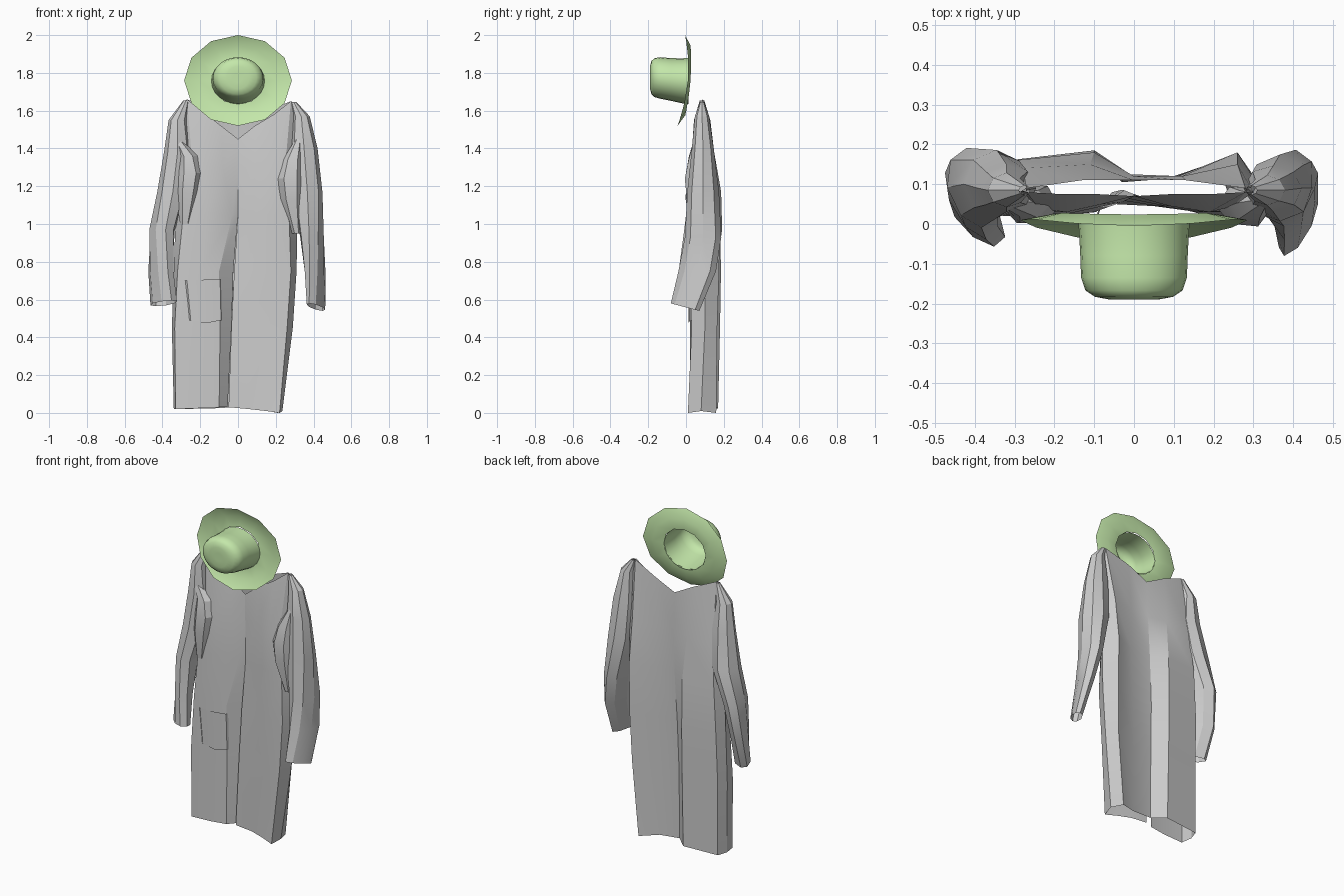
import bpy, math, random
from math import sin, cos, pi

random.seed(4)


def grid_object(name, rows, closed=False, cap=False, mat=None, angle=20):
    """Skin a list of equally long point rows into one mesh object."""
    n = len(rows[0])
    verts = [p for row in rows for p in row]
    faces = []
    for r in range(len(rows) - 1):
        for i in range(n if closed else n - 1):
            j = (i + 1) % n
            faces.append((r * n + i, r * n + j, (r + 1) * n + j, (r + 1) * n + i))
    if cap:
        faces.append(tuple(range((len(rows) - 1) * n, len(rows) * n)))
    me = bpy.data.meshes.new(name)
    me.from_pydata(verts, [], faces)
    me.update()
    ob = bpy.data.objects.new(name, me)
    bpy.context.collection.objects.link(ob)
    if mat:
        me.materials.append(mat)
    bpy.ops.object.select_all(action='DESELECT')
    ob.select_set(True)
    bpy.context.view_layer.objects.active = ob
    bpy.ops.object.shade_smooth_by_angle(angle=math.radians(angle))
    return ob


HEIGHTS = (0.02, 0.45, 0.75, 1.05, 1.3)


def coat_panel(name, sections, top, hem):
    """Panel from horizontal (x, y) sections, a hem height per column and a 3D top edge."""
    rows = [[(x, y, h if k == 0 else z) for (x, y), h in zip(sec, hem)]
            for k, (z, sec) in enumerate(zip(HEIGHTS, sections))]
    return grid_object(name, rows + [top])


# Front panel on the -x side, folding inwards at the opening
coat_panel("front_panel_left", [
    [(-.34, .09), (-.33, .02), (-.2, .02), (-.1, .03), (-.055, .08)],
    [(-.35, .10), (-.335, .025), (-.22, .02), (-.095, .03), (-.035, .085)],
    [(-.34, .10), (-.32, .03), (-.2, .02), (-.1, .03), (-.025, .085)],
    [(-.33, .10), (-.29, .03), (-.17, .025), (-.03, .055), (0, .075)],
    [(-.32, .10), (-.24, .04), (-.17, .03), (-.08, .05), (0, .07)]],
    [(-.285, .08, 1.65), (-.27, .08, 1.66), (-.18, .075, 1.59), (-.09, .075, 1.52), (0, .07, 1.45)],
    (.02, .02, .025, .03, .03))

# Front panel on the +x side
coat_panel("front_panel_right", [
    [(-.05, .05), (.06, .05), (.15, .03), (.22, .01), (.235, .08)],
    [(-.035, .06), (.05, .045), (.16, .03), (.26, .03), (.29, .10)],
    [(-.02, .065), (.06, .045), (.18, .03), (.28, .03), (.31, .10)],
    [(0, .075), (.08, .045), (.18, .03), (.27, .035), (.315, .10)],
    [(0, .07), (.09, .045), (.19, .03), (.25, .045), (.31, .10)]],
    [(0, .07, 1.45), (.09, .075, 1.52), (.19, .075, 1.58), (.28, .08, 1.65), (.3, .08, 1.64)],
    (.03, .02, .01, 0, .01))

# Back panel with a centre pleat
coat_panel("back_panel", [
    [(-.34, .09), (-.32, .15), (-.1, .17), (-.03, .105), (.1, .115), (.21, .16), (.235, .08)],
    [(-.35, .10), (-.32, .15), (-.1, .18), (-.03, .11), (.1, .12), (.25, .165), (.29, .10)],
    [(-.34, .10), (-.315, .16), (-.1, .185), (-.025, .12), (.11, .12), (.26, .175), (.31, .10)],
    [(-.33, .10), (-.30, .16), (-.1, .18), (-.01, .125), (.12, .12), (.26, .18), (.315, .10)],
    [(-.32, .10), (-.28, .14), (-.11, .15), (0, .12), (.12, .12), (.26, .15), (.31, .10)]],
    [(-.285, .08, 1.65), (-.27, .09, 1.66), (-.13, .11, 1.6), (0, .11, 1.53),
     (.13, .11, 1.59), (.28, .09, 1.65), (.3, .08, 1.64)],
    (.02, .02, .025, .03, .02, 0, .01))

# Patch pocket, lying just on the left panel
grid_object("pocket", [
    [(-.26, .024, .49), (-.25, .016, .49), (-.17, .013, .475), (-.09, .022, .49), (-.085, .035, .49)],
    [(-.28, .026, .70), (-.27, .018, .70), (-.18, .012, .705), (-.095, .02, .71), (-.09, .033, .71)]])


def tube(name, rings, sides, jitter=0.0, tilt=0.0, cap=False, skew=0.0):
    """Loft elliptical rings (x, y, z, radius x, radius y); skew shears the lower rings."""
    rows = []
    for k, (cx, cy, cz, rx, ry) in enumerate(rings):
        t = k / (len(rings) - 1)
        shear = skew * max(0, t - .5) * 2
        drop = tilt if t == 1 else 0
        row = []
        for i in range(sides):
            a = 2 * pi * i / sides
            s = 1 + random.uniform(-jitter, 0)
            row.append((cx + rx * cos(a) * s + shear * ry * sin(a),
                        cy + ry * sin(a) * s, cz - drop * sin(a)))
        rows.append(row)
    return grid_object(name, rows, closed=True, cap=cap)


# Sleeves, open and slanted at the cuffs
tube("sleeve_left", [
    (-.275, .085, 1.655, .015, .012), (-.32, .085, 1.55, .05, .045),
    (-.32, .09, 1.38, .075, .06), (-.345, .10, 1.17, .085, .088),
    (-.402, .092, .97, .068, .102), (-.408, .06, .75, .06, .1),
    (-.393, .018, .58, .06, .075)], 8, 0.06, .015, skew=-.55)
tube("sleeve_right", [
    (.295, .085, 1.645, .015, .012), (.335, .085, 1.57, .045, .04),
    (.35, .09, 1.4, .075, .06), (.367, .09, 1.17, .085, .085),
    (.392, .09, .93, .065, .1), (.408, .06, .75, .05, .1),
    (.413, -.005, .56, .035, .08)], 8, 0.06, .02, skew=.45)

# Crumpled cloth at the armholes
tube("armpit_fold_left", [
    (-.32, .06, 1.45, .02, .02), (-.265, .05, 1.36, .055, .045), (-.255, .045, 1.27, .078, .06),
    (-.265, .045, 1.17, .07, .06), (-.28, .05, 1.0, .03, .03)], 6, 0.2, cap=True)
tube("armpit_fold_right", [
    (.32, .06, 1.45, .02, .02), (.29, .05, 1.34, .055, .045), (.275, .045, 1.24, .075, .06),
    (.285, .045, 1.13, .065, .058), (.31, .05, .95, .025, .03)], 6, 0.2, cap=True)

# Hat, tipped so the crown faces forward
green = bpy.data.materials.new("hat_green")
green.diffuse_color = (.55, .8, .4, 1)


def hat_ring(rx, rz, cz, sides, y):
    """Ring around the hat axis; y depends on the vertical position s."""
    return [(rx * cos(2 * pi * i / sides), y(sin(2 * pi * i / sides)),
             cz + rz * sin(2 * pi * i / sides)) for i in range(sides)]


grid_object("hat_brim", [
    hat_ring(.285, .24, 1.76, 12, lambda s: .01 + .02 * s - .035 * s * s),
    hat_ring(.21, .185, 1.76, 12, lambda s: .024 + .014 * s - .014 * s * s),
    hat_ring(.142, .123, 1.757, 12, lambda s: .012 + .008 * s)],
    closed=True, mat=green, angle=60)

crown = [(.141, .122, 1.757, .012), (.138, .119, 1.758, -.02), (.135, .113, 1.765, -.08),
         (.133, .110, 1.773, -.135), (.122, .103, 1.775, -.167), (.098, .088, 1.775, -.183),
         (.06, .06, 1.775, -.19), (.025, .025, 1.775, -.19)]
grid_object("hat_crown", [hat_ring(rx, rz, cz, 24, lambda s, y=y: y) for rx, rz, cz, y in crown],
            closed=True, cap=True, mat=green, angle=60)
